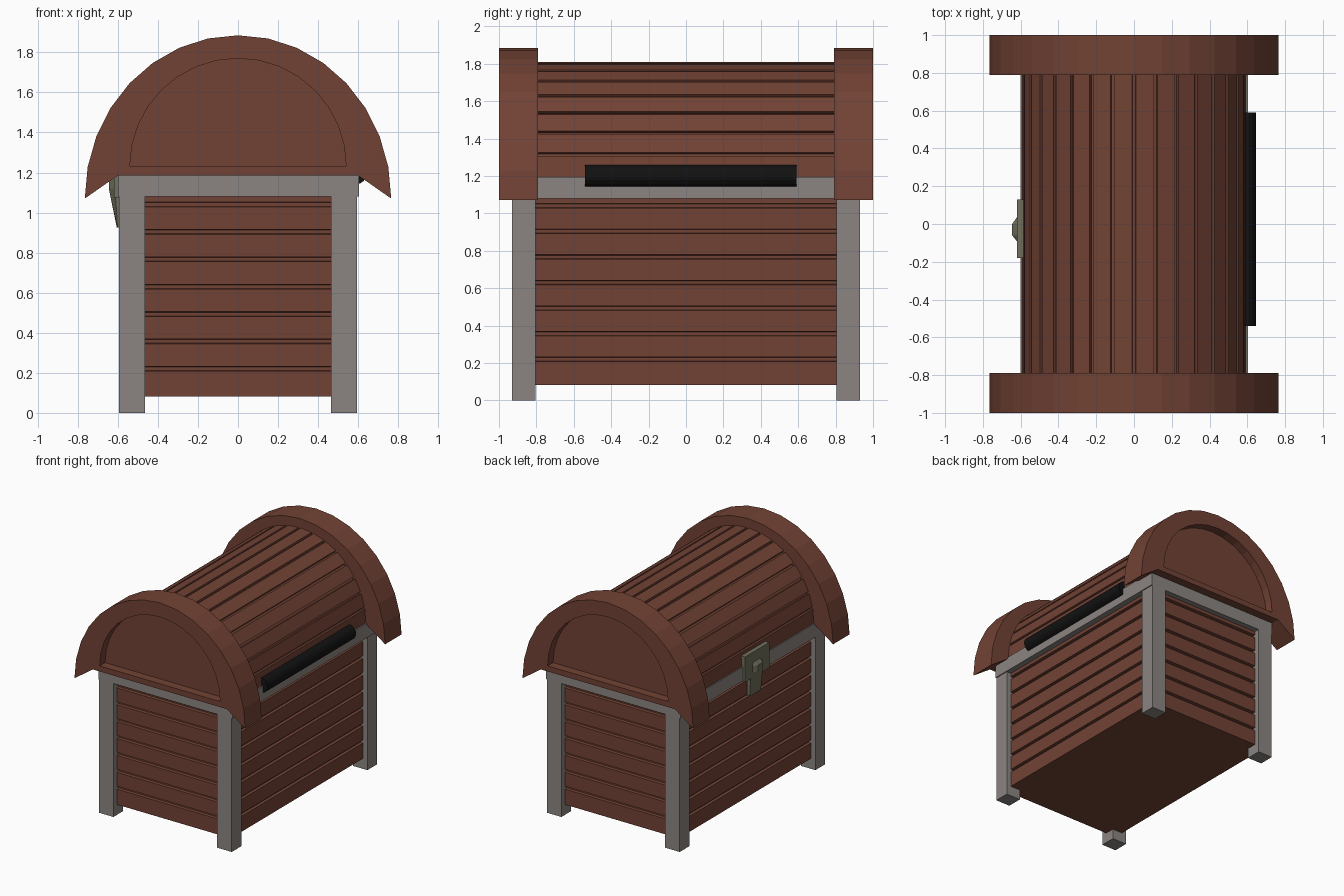
import bpy, bmesh
from math import sin, cos, pi, radians

if "Cube" in bpy.data.objects:
    bpy.data.objects.remove(bpy.data.objects["Cube"])


def material(name, rgb):
    m = bpy.data.materials.new(name)
    m.diffuse_color = (*rgb, 1)
    m.use_nodes = True
    m.node_tree.nodes["Principled BSDF"].inputs["Base Color"].default_value = m.diffuse_color
    return m


WOOD = material("wood", (0.17, 0.055, 0.035))
STONE = material("grey_trim", (0.26, 0.235, 0.22))
BLACK = material("black_iron", (0.006, 0.006, 0.006))
BRASS = material("dull_brass", (0.17, 0.16, 0.11))


def loft(name, rings, mat):
    """Skin a stack of equal-length point rings and cap both ends."""
    bm = bmesh.new()
    rows = [[bm.verts.new(p) for p in ring] for ring in rings]
    n = len(rows[0])
    for a, b in zip(rows, rows[1:]):
        for i in range(n):
            j = (i + 1) % n
            bm.faces.new((a[i], a[j], b[j], b[i]))
    bm.faces.new(rows[0][::-1])
    bm.faces.new(rows[-1])
    bmesh.ops.recalc_face_normals(bm, faces=bm.faces)
    me = bpy.data.meshes.new(name)
    bm.to_mesh(me)
    bm.free()
    ob = bpy.data.objects.new(name, me)
    bpy.context.collection.objects.link(ob)
    if mat:
        me.materials.append(mat)
    return ob


def prism(name, profile, y0, y1, mat):
    """Extrude an x-z profile along y."""
    return loft(name, [[(x, y, z) for x, z in profile] for y in (y0, y1)], mat)


def rect(x, y, z):
    return [(-x, -y, z), (x, -y, z), (x, y, z), (-x, y, z)]


def box(name, x0, x1, y0, y1, z0, z1, mat):
    return prism(name, [(x0, z0), (x1, z0), (x1, z1), (x0, z1)], y0, y1, mat)


def arc(rx, rz, cz, angles):
    return [(rx * cos(radians(a)), cz + rz * sin(radians(a))) for a in angles]


STEPS = [i * 11.25 for i in range(17)]

# Plank body with horizontal grooves
rings = [rect(0.555, 0.885, 0.083)]
for i in range(7):
    g = 0.22 + i * 0.1367
    for d, z in ((0, -0.012), (0.022, -0.009), (0.022, 0.009), (0, 0.012)):
        rings.append(rect(0.555 - d, 0.885 - d, g + z))
rings.append(rect(0.555, 0.885, 1.09))
loft("plank_body", rings, WOOD)

# Corner posts and the rim they carry
for sx, lr in ((-1, "left"), (1, "right")):
    for sy, fb in ((-1, "front"), (1, "back")):
        x = sorted((sx * 0.465, sx * 0.595))
        y = sorted((sy * 0.805, sy * 0.93))
        box(f"{fb}_{lr}_post", *x, *y, 0, 1.08, STONE)
box("rim", -0.6, 0.603, -0.93, 0.93, 1.08, 1.195, STONE)

# Barrel lid with grooves between the staves
profile = arc(0.592, 0.615, 1.195, [0])
for a in STEPS[1:-1]:
    profile += arc(0.592, 0.615, 1.195, [a - 0.9])
    profile += arc(0.57, 0.592, 1.195, [a - 0.8, a + 0.8])
    profile += arc(0.592, 0.615, 1.195, [a + 0.9])
profile += arc(0.592, 0.615, 1.195, [180])
prism("barrel_lid", profile, -0.8, 0.8, WOOD)

# Arched lid ends, each with a recessed half-round panel
outer = arc(0.765, 0.815, 1.07, STEPS) + [(-0.6, 1.185), (0.6, 1.185)]
inner = arc(0.54, 0.54, 1.23, STEPS)
for s, fb in ((-1, "front"), (1, "back")):
    end = prism(f"{fb}_lid_end", outer, *sorted((s * 0.79, s * 1.0)), WOOD)
    cutter = prism(f"{fb}_recess_cutter", inner, *sorted((s * 0.93, s * 1.1)), None)
    cutter.hide_render = True
    cutter.hide_set(True)
    mod = end.modifiers.new("recess", 'BOOLEAN')
    mod.operation = 'DIFFERENCE'
    mod.solver = 'EXACT'
    mod.object = cutter

# Hinge barrel on the right side
ring = [(0.585 + 0.06 * cos(i * pi / 8), 1.2 + 0.06 * sin(i * pi / 8)) for i in range(16)]
prism("hinge_barrel", ring, -0.54, 0.59, BLACK)

# Latch plate and tapered hasp on the left side
box("latch_plate", -0.62, -0.54, -0.18, 0.13, 1.075, 1.28, BRASS)
hasp = [(-0.58, 0.925), (-0.605, 0.925), (-0.645, 1.12), (-0.645, 1.17), (-0.61, 1.21), (-0.58, 1.21)]


def hasp_slice(y, k):
    return [(max(x, -0.60) if x > -0.60 else -0.60 + (x + 0.60) * k, y, z) for x, z in hasp]


loft("latch_hasp", [hasp_slice(-0.10, 0.3), hasp_slice(-0.06, 1),
                    hasp_slice(0.0, 1), hasp_slice(0.045, 0.3)], BRASS)
